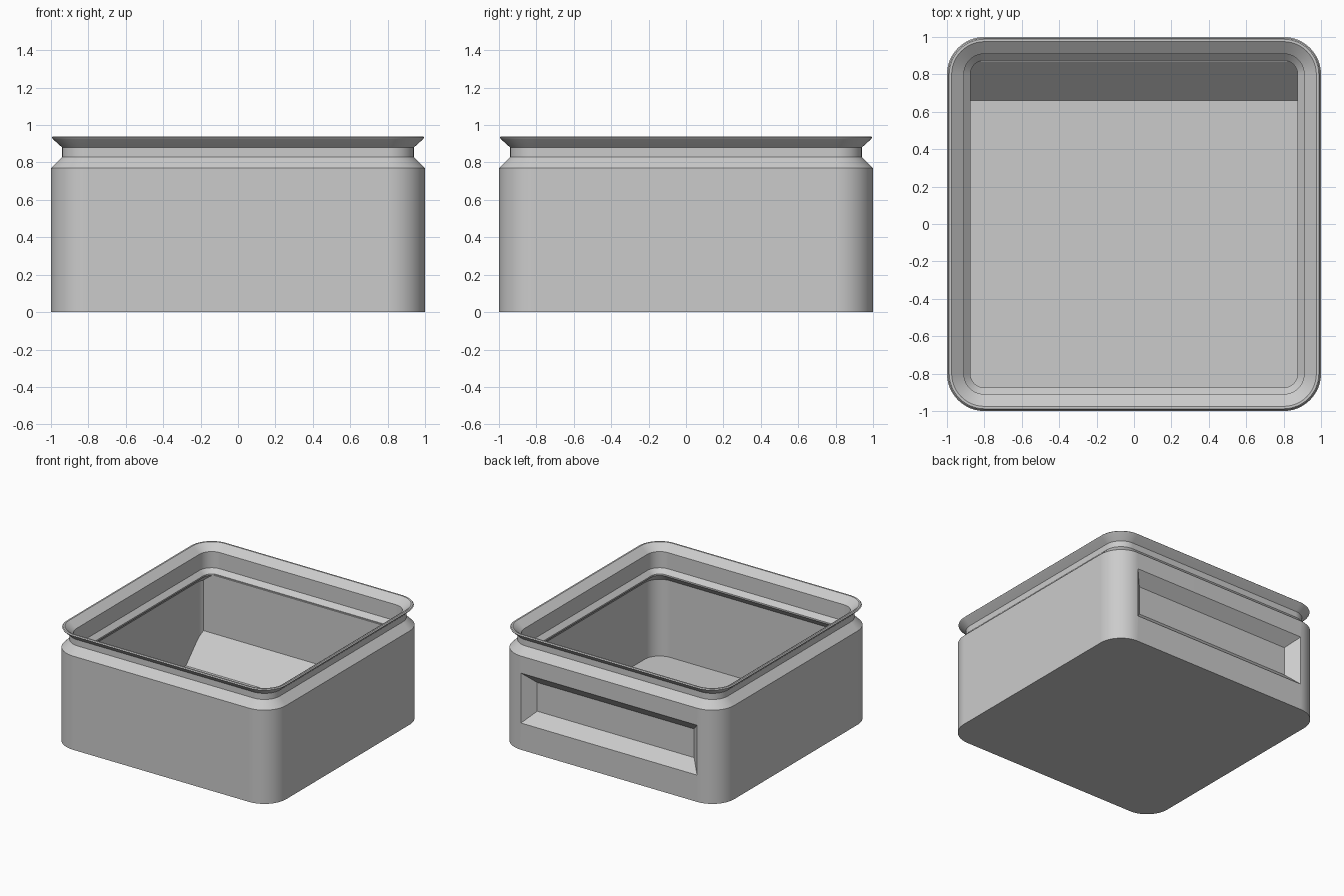
import bpy
import bmesh
import math

cube = bpy.data.objects.get("Cube")
if cube:
    bpy.data.objects.remove(cube, do_unlink=True)

grey = bpy.data.materials.new("plain_grey")
grey.use_nodes = True
colour = (0.6, 0.6, 0.6, 1)
grey.diffuse_color = colour
grey.node_tree.nodes["Principled BSDF"].inputs["Base Color"].default_value = colour

CORNER = 0.8   # centre of every corner arc
STEPS = 12     # segments per corner


def rounded_ring(bm, half, z):
    """Ring of vertices round a square whose corners share fixed centres."""
    radius = half - CORNER
    ring = []
    for quarter in range(4):
        mid = math.pi / 4 + quarter * math.pi / 2
        cx = math.copysign(CORNER, math.cos(mid))
        cy = math.copysign(CORNER, math.sin(mid))
        for i in range(STEPS + 1):
            a = (quarter + i / STEPS) * math.pi / 2
            ring.append(bm.verts.new((cx + radius * math.cos(a), cy + radius * math.sin(a), z)))
    return ring


def bridge(bm, a, b):
    for i in range(len(a)):
        j = (i + 1) % len(a)
        bm.faces.new((a[i], a[j], b[j], b[i]))


def finish(bm, name):
    bmesh.ops.recalc_face_normals(bm, faces=bm.faces)
    mesh = bpy.data.meshes.new(name)
    bm.to_mesh(mesh)
    bm.free()
    mesh.materials.append(grey)
    obj = bpy.data.objects.new(name, mesh)
    bpy.context.collection.objects.link(obj)
    return obj


def combine(target, other, operation):
    bpy.context.view_layer.objects.active = target
    mod = target.modifiers.new(operation.lower(), "BOOLEAN")
    mod.object = other
    mod.operation = operation
    mod.solver = "EXACT"
    bpy.ops.object.modifier_apply(modifier=mod.name)
    bpy.data.objects.remove(other, do_unlink=True)


# Hollow box with neck and flared lip: outside going up, then inside going down
profile = [
    (1.0, 0.0), (1.0, 0.77), (0.94, 0.83), (0.94, 0.88), (0.99, 0.925),
    (0.995, 0.933), (0.988, 0.94), (0.975, 0.94), (0.91, 0.89),
    (0.91, 0.757), (0.875, 0.722), (0.875, 0.71), (0.935, 0.65), (0.935, 0.02),
]
bm = bmesh.new()
rings = [rounded_ring(bm, half, z) for half, z in profile]
for lower, upper in zip(rings, rings[1:]):
    bridge(bm, lower, upper)
bm.faces.new(rings[0])
bm.faces.new(rings[-1])
box = finish(bm, "box_body")

# Thick inner back wall with a ramp down to the floor
bm = bmesh.new()
section = [(0.65, 0.01), (0.865, 0.235), (0.865, 0.715), (0.94, 0.715), (0.94, 0.01)]
ends = [[bm.verts.new((x, y, z)) for y, z in section] for x in (-0.94, 0.94)]
bridge(bm, *ends)
for end in ends:
    bm.faces.new(end)
combine(box, finish(bm, "inner_ramp"), "UNION")

# Tapered pocket in the outside of the back
bm = bmesh.new()
mouth = []
for y, inset in ((1.05, -0.05), (0.913, 0.087)):
    x, low, high = 0.8 - inset, 0.22 + inset, 0.63 - inset
    mouth.append([bm.verts.new(p) for p in
                  ((-x, y, low), (x, y, low), (x, y, high), (-x, y, high))])
bridge(bm, *mouth)
for end in mouth:
    bm.faces.new(end)
combine(box, finish(bm, "pocket_cutter"), "DIFFERENCE")

# Smooth corners, crisp edges
bpy.ops.object.select_all(action="DESELECT")
box.select_set(True)
bpy.context.view_layer.objects.active = box
bpy.ops.object.shade_smooth_by_angle(angle=math.radians(25))
weighted = box.modifiers.new("even_shading", "WEIGHTED_NORMAL")
weighted.keep_sharp = True
